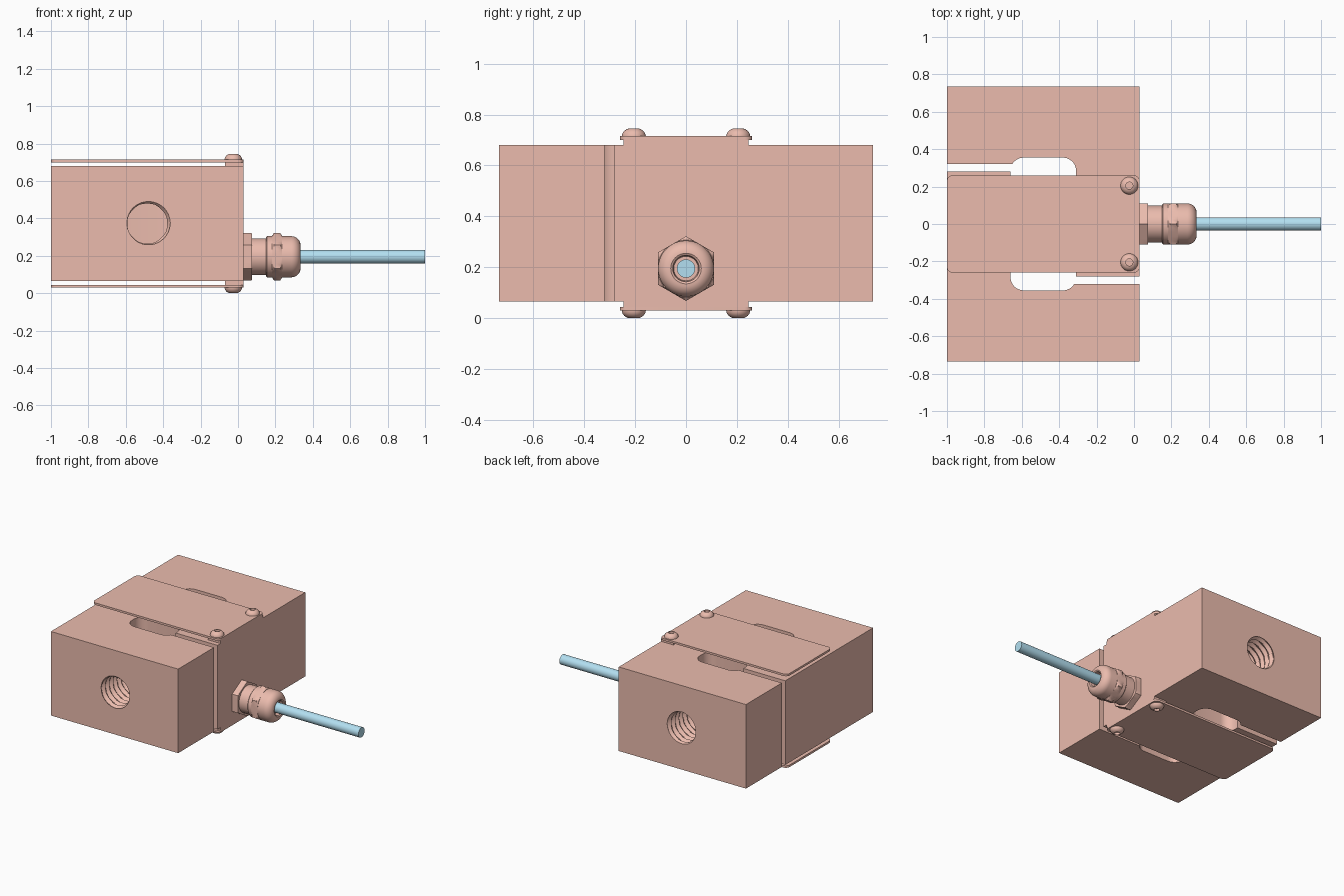
import bpy, bmesh
from math import pi, cos, sin, radians
from mathutils import Matrix

if "Cube" in bpy.data.objects:
    bpy.data.objects.remove(bpy.data.objects["Cube"])

MID = 0.3725      # mirror height of the sensor
CX = -0.485       # centre of the body along x
AX = 0.195        # height of the cable axis


def material(name, col):
    m = bpy.data.materials.new(name)
    m.diffuse_color = (*col, 1)
    m.use_nodes = True
    m.node_tree.nodes["Principled BSDF"].inputs["Base Color"].default_value = m.diffuse_color
    return m


CORAL = material("coral", (0.83, 0.50, 0.42))
BLUE = material("cable_blue", (0.45, 0.74, 0.88))


def finish(name, bm, mat=CORAL, smooth=True):
    bmesh.ops.recalc_face_normals(bm, faces=bm.faces)
    me = bpy.data.meshes.new(name)
    bm.to_mesh(me)
    bm.free()
    ob = bpy.data.objects.new(name, me)
    bpy.context.collection.objects.link(ob)
    me.materials.append(mat)
    if smooth:
        bpy.ops.object.select_all(action='DESELECT')
        ob.select_set(True)
        bpy.context.view_layer.objects.active = ob
        bpy.ops.object.shade_smooth_by_angle(angle=radians(30))
    return ob


def arc(cx, cy, r, a0, a1, n=8):
    return [(cx + r * cos(radians(a0 + (a1 - a0) * i / n)),
             cy + r * sin(radians(a0 + (a1 - a0) * i / n))) for i in range(n + 1)]


def prism(name, pts, z0, z1):
    bm = bmesh.new()
    f = bm.faces.new([bm.verts.new((x, y, z0)) for x, y in pts])
    ext = bmesh.ops.extrude_face_region(bm, geom=[f])
    top = [v for v in ext['geom'] if isinstance(v, bmesh.types.BMVert)]
    bmesh.ops.translate(bm, vec=(0, 0, z1 - z0), verts=top)
    return finish(name, bm)


def lathe(name, rings, matrix, n=48, radius=None, mat=CORAL):
    """Stack rings of (height, radius) along local z and cap both ends."""
    bm = bmesh.new()
    loops = []
    for h, r in rings:
        loop = []
        for i in range(n):
            a = 2 * pi * i / n
            q = radius(h, r, a) if radius else r
            loop.append(bm.verts.new((q * cos(a), q * sin(a), h)))
        loops.append(loop)
    for lo, hi in zip(loops, loops[1:]):
        for i in range(n):
            k = (i + 1) % n
            bm.faces.new((lo[i], lo[k], hi[k], hi[i]))
    bm.faces.new(loops[0])
    bm.faces.new(loops[-1])
    bmesh.ops.transform(bm, matrix=matrix, verts=bm.verts)
    return finish(name, bm, mat)


# S-shaped body: half of the outline, then the same half turned 180 degrees
half = [(0.03, -0.28), (0.03, 0.735), (-1, 0.735), (-1, 0.32)]
half += arc(-0.59, 0.285, 0.07, 150, 90) + arc(-0.38, 0.285, 0.07, 90, 0)
half += arc(-0.38, 0.26, 0.07, 0, -90) + arc(-0.59, 0.26, 0.07, -90, -180)
half += [(-0.66, 0.28)]
body = prism("sensor_body", half + [(2 * CX - x, -y) for x, y in half], 0.065, 0.68)

# Threaded holes in the front and back faces
PITCH = 0.045


def thread(h, r, a):
    t = (h / PITCH - a / (2 * pi)) % 1.0
    return 0.106 + 0.019 * (1 - abs(2 * t - 1))


for side in (-1, 1):
    rot = Matrix.Rotation(side * pi / 2, 4, 'X')   # local z points into the block
    place = Matrix.Translation((CX, side * 0.755, MID)) @ rot
    cutter = lathe("thread_cutter", [(i * PITCH / 8, 0.12) for i in range(77)],
                   place, radius=thread)
    cutter.hide_render = True
    mod = body.modifiers.new("threaded_hole", 'BOOLEAN')
    mod.operation, mod.solver, mod.object = 'DIFFERENCE', 'EXACT', cutter
    bpy.context.view_layer.objects.active = body
    bpy.ops.object.modifier_apply(modifier=mod.name)
    bpy.data.objects.remove(cutter)
bpy.ops.object.select_all(action='DESELECT')
body.select_set(True)
bpy.ops.object.shade_smooth_by_angle(angle=radians(30))

# Cover plates, spacer pads and button screws, top and bottom
R = 0.03
plate = (arc(0.03 - R, 0.26 - R, R, 0, 90) + arc(-1 + R, 0.26 - R, R, 90, 180)
         + arc(-1 + R, -0.26 + R, R, 180, 270) + arc(0.03 - R, -0.26 + R, R, 270, 360))
pad = [(-0.07, -0.245), (0.03, -0.245), (0.03, 0.245), (-0.07, 0.245)]
screw = [(0.71, 0.047), (0.717, 0.047), (0.727, 0.044), (0.736, 0.037), (0.742, 0.028),
         (0.745, 0.019), (0.727, 0.019)]
for s, label in ((1, "top"), (-1, "bottom")):
    def z(h):
        return MID + s * (h - MID)
    prism(label + "_cover_plate", plate, z(0.70), z(0.715))
    prism(label + "_spacer_pad", pad, z(0.679), z(0.70))
    for y in (-0.205, 0.205):
        lathe(label + "_screw", [(z(h), r) for h, r in screw],
              Matrix.Translation((-0.025, y, 0)), n=32)

# Cable gland along x
ALONG = Matrix.Translation((0, 0, AX)) @ Matrix.Rotation(pi / 2, 4, 'Y')


def hexagon(h, r, a):
    d = (a + pi / 6) % (pi / 3) - pi / 6       # corners at top and bottom
    return min(r, 0.11 / cos(pi / 6 - abs(d)))


lathe("gland_flange_nut", [(0.029, 0.128), (0.07, 0.128), (0.076, 0.122)], ALONG, radius=hexagon)
lathe("gland_neck", [(0.07, 0.098), (0.155, 0.098)], ALONG)
lathe("gland_cap", [(0.15, 0.104), (0.156, 0.11), (0.285, 0.11)]
      + [(x, r) for r, x in arc(0.06, 0.285, 0.05, 0, 90)][1:]
      + [(0.33, 0.052), (0.305, 0.048)], ALONG)
lathe("gland_cap_nut", [(0.183, 0.112), (0.192, 0.128), (0.226, 0.128), (0.235, 0.112)],
      ALONG, radius=hexagon)

# Cable
lathe("cable", [(0.29, 0.036), (1.0, 0.036)], ALONG, n=32, mat=BLUE)
